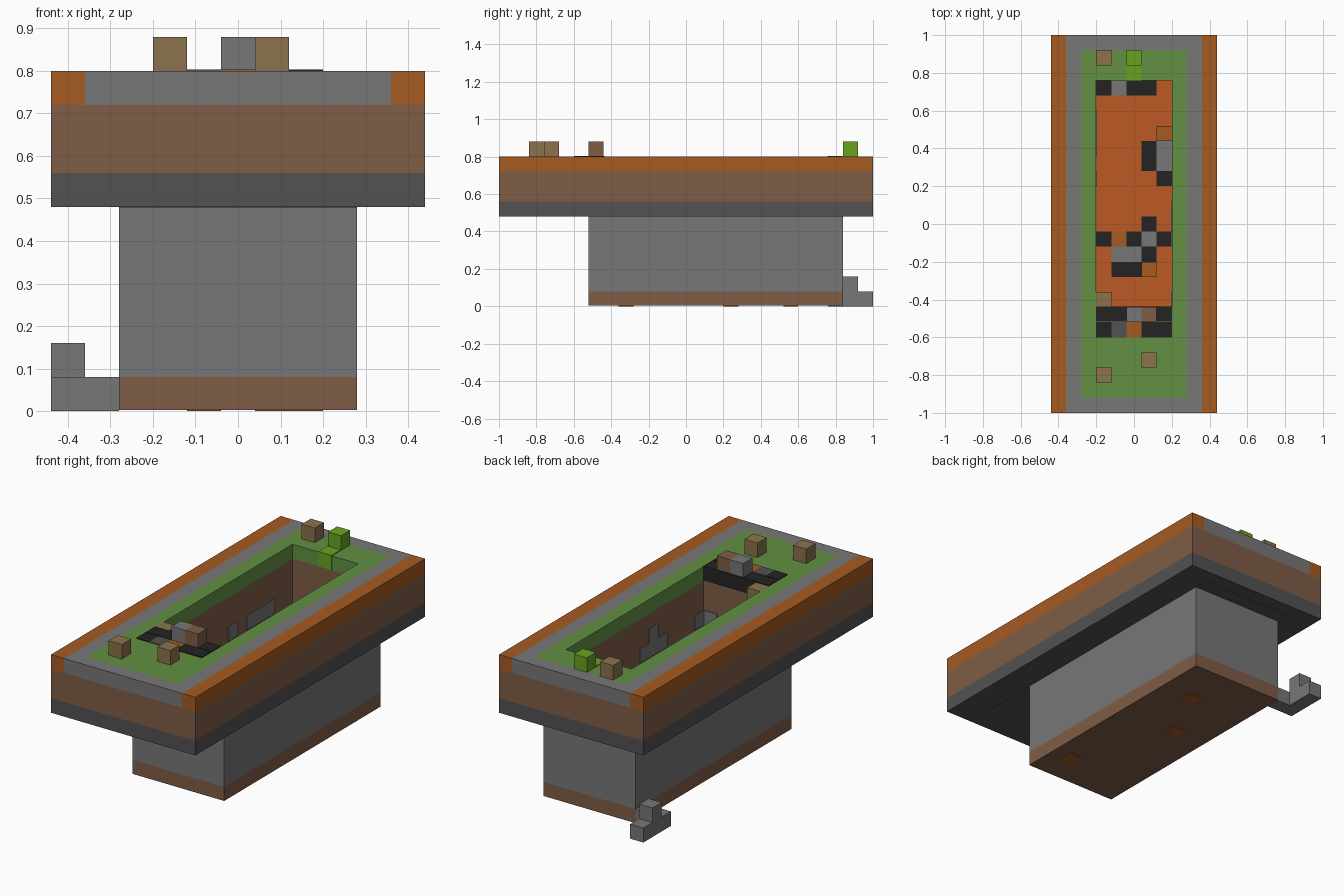
import bpy, bmesh
from mathutils import Matrix, Vector

if "Cube" in bpy.data.objects:
    bpy.data.objects.remove(bpy.data.objects["Cube"])

U = 0.08       # edge of one block
LIFT = 0.004   # how far a painted tile stands proud


def material(name, *rgb):
    lin = [((c / 255 + 0.055) / 1.055) ** 2.4 for c in rgb] + [1]
    m = bpy.data.materials.new(name)
    m.use_nodes = True
    m.diffuse_color = lin
    m.node_tree.nodes["Principled BSDF"].inputs["Base Color"].default_value = lin
    return m


STONE = material("stone grey", 119, 119, 119)
SLATE = material("dark grey", 82, 82, 82)
COAL = material("charcoal", 36, 36, 36)
EARTH = material("earth brown", 126, 93, 71)
TAN = material("tan wood", 140, 114, 76)
RUST = material("orange brown", 166, 91, 33)
LAVA = material("burnt orange", 188, 90, 36)
GRASS = material("grass green", 98, 144, 66)
LIME = material("bright green", 104, 164, 32)


def finish(name, bm, mat):
    bmesh.ops.recalc_face_normals(bm, faces=bm.faces)
    mesh = bpy.data.meshes.new(name)
    bm.to_mesh(mesh)
    bm.free()
    mesh.materials.append(mat)
    ob = bpy.data.objects.new(name, mesh)
    bpy.context.collection.objects.link(ob)
    return ob


def add_box(bm, x, y, z):
    lo, hi = (Vector(p) for p in zip(x, y, z))
    bmesh.ops.create_cube(bm, size=1, matrix=Matrix.Translation((lo + hi) / 2)
                          @ Matrix.Diagonal((*(hi - lo), 1)))


def box(name, x, y, z, mat):
    bm = bmesh.new()
    add_box(bm, x, y, z)
    return finish(name, bm, mat)


def frame(name, outer, inner, z, mat):
    """Rectangular ring; each rectangle is (x0, x1, y0, y1)."""
    bm = bmesh.new()
    loops = []
    for x0, x1, y0, y1 in (outer, inner):
        for h in z:
            loops.append([bm.verts.new((x, y, h)) for x, y in
                          ((x0, y0), (x1, y0), (x1, y1), (x0, y1))])
    out_lo, out_hi, in_lo, in_hi = loops
    for a, b in ((out_lo, out_hi), (out_hi, in_hi), (in_hi, in_lo), (in_lo, out_lo)):
        for i in range(4):
            j = (i + 1) % 4
            bm.faces.new((a[i], a[j], b[j], b[i]))
    return finish(name, bm, mat)


def blocks(name, level, cells, mat, shift=(0, 0, 0)):
    """Unit blocks at (column, row) on one level; shift makes them painted tiles."""
    bm = bmesh.new()
    for i, j in cells:
        c = Vector((i, j, level + 0.5)) * U + Vector(shift) * LIFT
        bmesh.ops.create_cube(bm, size=U, matrix=Matrix.Translation(c))
    return finish(name, bm, mat)


SLAB = (-.44, .44, -1, 1)
CURB = (-.36, .36, -1, 1)
LAWN = (-.28, .28, -.92, .92)
BASE = (-.28, .28, -.52, .84)
PIT = (-.2, .2, -.44, .76)

# Lower trunk around the pit
box("foundation", BASE[:2], BASE[2:], (.003, .08), EARTH)
frame("trunk_walls", BASE, PIT, (.08, .48), STONE)
box("pit_floor", PIT[:2], PIT[2:], (.08, .16), LAVA)
blocks("foundation_spots", 0, [(1, 7), (-1, 3), (2, -4)], RUST)

# Overhanging slab, layer by layer
frame("slab_bottom", SLAB, LAWN, (.48, .56), SLATE)
frame("slab_middle", SLAB, LAWN, (.56, .72), EARTH)
frame("pit_lining", LAWN, PIT, (.48, .72), EARTH)
frame("lawn", LAWN, PIT, (.72, .8), GRASS)
frame("stone_curb", CURB, LAWN, (.72, .8), STONE)
for side, x in (("left", (.36, .44)), ("right", (-.44, -.36))):
    box(side + "_edge_beam", x, (-1, 1), (.72, .8), RUST)
# Underside of the slab under the lining
frame("slab_underside", LAWN, BASE, (.479, .5), SLATE)

# Loose blocks on the lawn and in the pit
blocks("lawn_crates", 10, [(-2, -10), (1, -9), (-2, 11)], TAN)
blocks("corner_crate", 9, [(-2, -5)], TAN)
blocks("hearth_stone", 10, [(0, -6)], STONE)
blocks("hearth_log", 10, [(1, -6)], EARTH)
blocks("bush", 10, [(0, 11)], LIME)
blocks("pit_floor_blocks", 2, [(2, 6), (1, -3)], RUST)

# Burnt patch and bright grass painted on the lawn
UP = (0, 0, 1)
blocks("burnt_rim", 9, [(i, -6) for i in range(-2, 3)], COAL, (0, 1, 1))
blocks("burnt_patch", 9, [(-2, -7), (1, -7), (2, -7)], COAL, UP)
blocks("burnt_ash", 9, [(-1, -7)], SLATE, UP)
blocks("burnt_ember", 9, [(0, -7)], RUST, UP)
blocks("bright_grass", 9, [(0, 10)], LIME, (0, -1, 1))

# Debris painted on the pit floor
blocks("floor_coal", 1, [(-2, 9), (0, 9), (1, 9), (1, 5), (1, 4), (2, 3), (1, 0),
                         (-2, -1), (0, -1), (2, -1), (1, -2), (-1, -3), (0, -3)], COAL, UP)
blocks("floor_stones", 1, [(-1, 9), (2, 5), (2, 4), (1, -1), (-1, -2), (0, -2)], STONE, UP)
blocks("floor_ember", 1, [(-1, -1)], RUST, UP)

# Stones showing in the pit lining
blocks("right_wall_stones", 6, [(-3, j) for j in (3, 5, 6, 7)], STONE, (1, 0, 0))
blocks("left_wall_stones", 6, [(3, j) for j in (-5, -1, 0, 1)], STONE, (-1, 0, 0))
blocks("left_wall_top_stone", 7, [(3, 0)], STONE, (-1, 0, 0))
blocks("front_wall_stone", 6, [(2, -6)], STONE, (0, 1, 0))

# Rubble beside the back corner of the trunk
blocks("rubble", 0, [(-4, 10), (-5, 10), (-5, 11), (-5, 12)], STONE)
blocks("rubble_top", 1, [(-5, 11)], STONE)
